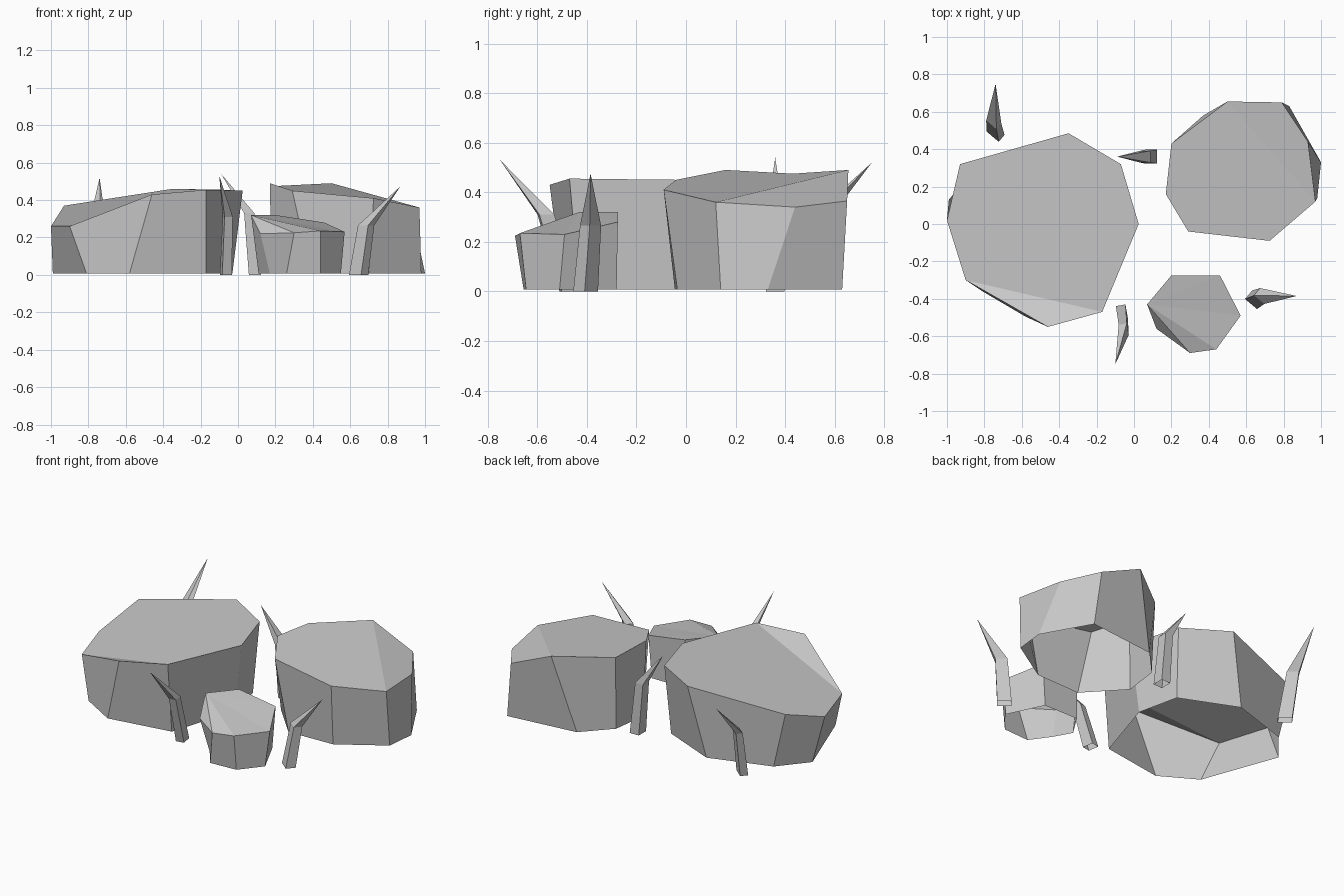
import bpy
from math import cos, sin, radians
from mathutils import Vector

cube = bpy.data.objects.get("Cube")
if cube:
    bpy.data.objects.remove(cube)

stone = bpy.data.materials.new("stone_grey")
stone.use_nodes = True
GREY = (0.58, 0.58, 0.58, 1)
stone.diffuse_color = GREY
stone.node_tree.nodes["Principled BSDF"].inputs["Base Color"].default_value = GREY


def add_mesh(name, verts, faces):
    mesh = bpy.data.meshes.new(name)
    mesh.from_pydata(verts, [], faces)
    mesh.materials.append(stone)
    obj = bpy.data.objects.new(name, mesh)
    bpy.context.collection.objects.link(obj)


def ring_walls(start, n):
    return [(start + i, start + (i + 1) % n, start + n + (i + 1) % n, start + n + i)
            for i in range(n)]


def rock(name, top, foot, facets):
    """Faceted boulder, open underneath; outlines run counter-clockwise.
    Each facet lists the corners of one piece of the creased top."""
    n = len(top)
    verts = [(x, y, 0.008) for x, y in foot] + top
    add_mesh(name, verts, ring_walls(0, n) + [[n + i for i in facet] for facet in facets])


def spike(name, base, bend, tip, half, turn):
    """Bent thorn of oblong section: a stem up to the bend, then a tapering point."""
    base, bend, tip = Vector(base), Vector(bend), Vector(tip)
    turn = radians(turn)
    long = Vector((cos(turn), sin(turn), 0)) * half[0]
    short = Vector((-sin(turn), cos(turn), 0)) * half[1]
    corners = [-long - short, long - short, long + short, short - long]
    verts = [base + c for c in corners] + [bend + 0.85 * c for c in corners] + [tip]
    add_mesh(name, verts, ring_walls(0, 4) + [(4 + i, 4 + (i + 1) % 4, 8) for i in range(4)])


# Boulders
rock("large_rock",
     [(-1, .02, .26), (-.9, -.3, .26), (-.46, -.55, .43), (-.17, -.47, .455),
      (.025, 0, .45), (-.07, .32, .455), (-.35, .485, .46), (-.93, .32, .37)],
     [(-.99, .13), (-.81, -.36), (-.58, -.495), (-.17, -.43),
      (-.03, .01), (-.09, .28), (-.45, .435), (-.84, .31)],
     [(1, 2, 3), (0, 1, 3, 4, 5, 6, 7)])
rock("back_rock",
     [(.17, .16, .49), (.29, -.04, .45), (.725, -.09, .41), (.97, .12, .36),
      (.93, .44, .34), (.79, .65, .365), (.5, .655, .49), (.2, .43, .475)],
     [(.18, .18), (.39, -.045), (.7, -.035), (.98, .14),
      (1, .33), (.83, .63), (.37, .58), (.21, .41)],
     [(3, 4, 5, 6), (0, 1, 2, 3, 6, 7)])
rock("small_rock",
     [(.07, -.43, .32), (.12, -.56, .22), (.3, -.69, .225), (.44, -.67, .235),
      (.57, -.49, .23), (.46, -.275, .28), (.2, -.275, .32)],
     [(.11, -.42), (.17, -.53), (.26, -.655), (.44, -.645),
      (.55, -.51), (.44, -.28), (.2, -.28)],
     [(0, 5, 6), (0, 4, 5), (0, 3, 4), (0, 2, 3), (0, 1, 2)])

# Thorns around the boulders
spike("front_spike", (-.065, -.47, 0), (-.055, -.565, .31), (-.1, -.75, .53), (.036, .026), 100)
spike("left_spike", (.645, -.405, 0), (.685, -.385, .265), (.87, -.385, .475), (.042, .03), -40)
spike("middle_spike", (.09, .36, 0), (.06, .36, .33), (-.09, .36, .54), (.037, .032), 90)
spike("back_spike", (-.74, .485, .008), (-.75, .545, .3), (-.74, .75, .52), (.042, .024), -40)
